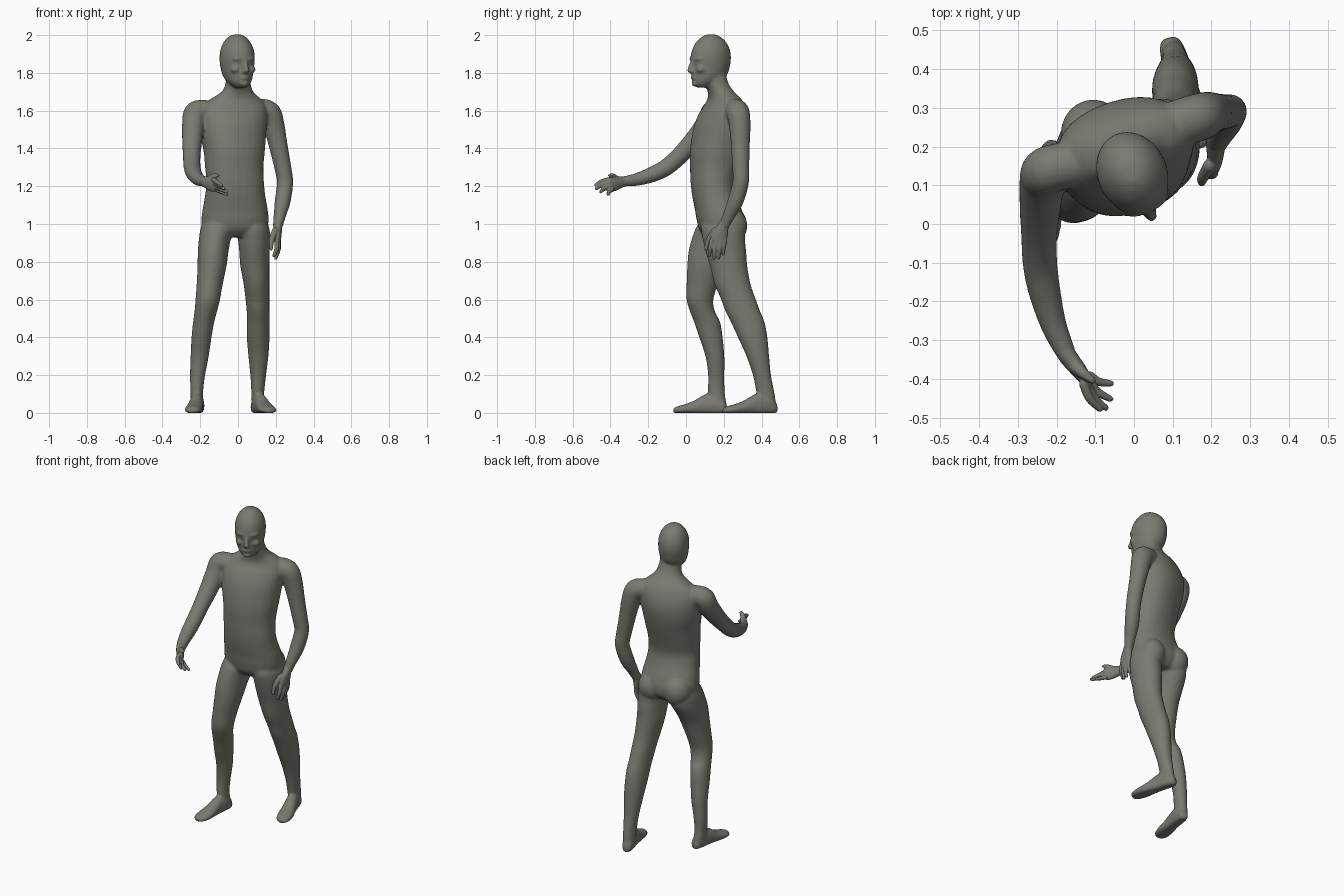
import bpy, bmesh, math
from mathutils import Vector, Matrix

skin = bpy.data.materials.new("dull olive grey")
skin.diffuse_color = (0.195, 0.195, 0.168, 1)
N = 32


def spline(rows, n=5):
    """Catmull-Rom interpolation through rows of numbers."""
    out = []
    for i in range(len(rows) - 1):
        p = [rows[max(0, min(len(rows) - 1, i + k))] for k in (-1, 0, 1, 2)]
        for s in range(n):
            t = s / n
            out.append([0.5 * (2 * b + (c - a) * t + (2 * a - 5 * b + 4 * c - d) * t * t
                               + (3 * b - a - 3 * c + d) * t ** 3) for a, b, c, d in zip(*p)])
    return out + [list(rows[-1])]


def loft(bm, rings):
    """Skin closed rings and cap both ends."""
    vs = [[bm.verts.new(p) for p in r] for r in rings]
    for a, b in zip(vs, vs[1:]):
        for i in range(len(a)):
            j = (i + 1) % len(a)
            bm.faces.new((a[i], a[j], b[j], b[i]))
    bm.faces.new(vs[0][::-1])
    bm.faces.new(vs[-1])


def stack(bm, rows, power=1.0):
    """Horizontal oval slices: z, cx, cy, half width, half depth, yaw degrees."""
    rings = []
    for z, cx, cy, w, d, yaw in spline(rows):
        ca, sa = math.cos(math.radians(yaw)), math.sin(math.radians(yaw))
        ring = []
        for k in range(N):
            a = 2 * math.pi * k / N
            c, s = math.cos(a), math.sin(a)
            u = w * math.copysign(abs(c) ** power, c)
            v = d * math.copysign(abs(s) ** power, s)
            ring.append((cx + u * ca - v * sa, cy + u * sa + v * ca, z))
        rings.append(ring)
    loft(bm, rings)


def tube(bm, rows, axis=(1, 0, 0)):
    """Limb along a path: x, y, z, half width along axis, half thickness; round ends."""
    rows = spline(rows, 6)
    pts = [Vector(r[:3]) for r in rows]
    rings = []
    for i, r in enumerate(rows):
        t = (pts[min(i + 1, len(pts) - 1)] - pts[max(i - 1, 0)]).normalized()
        u = (Vector(axis) - t * t.dot(Vector(axis))).normalized()
        v = t.cross(u)
        steps = [(0, 1)]
        if i == 0:
            steps = [(-.95, .3), (-.7, .7), (0, 1)]
        elif i == len(rows) - 1:
            steps = [(0, 1), (.7, .7), (.95, .3)]
        for off, sc in steps:
            c = pts[i] + t * off * min(r[3], r[4])
            rings.append([c + u * r[3] * sc * math.cos(a) + v * r[4] * sc * math.sin(a)
                          for a in (2 * math.pi * k / 20 for k in range(20))])
    loft(bm, rings)


def blob(bm, c, r, yaw=0):
    m = Matrix.Translation(c) @ Matrix.Rotation(math.radians(yaw), 4, 'Z') @ Matrix.Diagonal((*r, 1))
    bmesh.ops.create_uvsphere(bm, u_segments=24, v_segments=16, radius=1, matrix=m)


def foot(bm, heel, toe):
    heel, toe = Vector((*heel, 0)), Vector((*toe, 0))
    f = (toe - heel).normalized()
    s = Vector((-f.y, f.x, 0))
    rings = []
    for t, w, h in spline([(-.06, .015, .045), (0, .029, .07), (.17, .036, .1), (.36, .037, .1),
                           (.58, .043, .066), (.78, .047, .045), (.93, .038, .034), (1, .018, .024)]):
        c = heel.lerp(toe, t)
        rings.append([c + s * w * math.cos(a) + Vector((0, 0, max(0, h * (.42 + .58 * math.sin(a)))))
                      for a in (2 * math.pi * k / 24 for k in range(24))])
    loft(bm, rings)


def finish(name, bm, voxel, smooth):
    """Fuse overlapping parts into one smooth skin."""
    bmesh.ops.recalc_face_normals(bm, faces=bm.faces)
    me = bpy.data.meshes.new(name + "_parts")
    bm.to_mesh(me)
    bm.free()
    ob = bpy.data.objects.new(name, me)
    bpy.context.collection.objects.link(ob)
    m = ob.modifiers.new("fuse", 'REMESH')
    m.mode = 'VOXEL'
    m.voxel_size = voxel
    m = ob.modifiers.new("relax", 'SMOOTH')
    m.factor, m.iterations = 0.5, smooth
    dg = bpy.context.evaluated_depsgraph_get()
    new = bpy.data.meshes.new_from_object(ob.evaluated_get(dg))
    ob.modifiers.clear()
    ob.data = new
    new.materials.clear()
    new.materials.append(skin)
    new.shade_smooth()


body = bmesh.new()

# Torso and neck
stack(body, [(.93, -.02, .19, .09, .08, 3), (.97, -.018, .187, .165, .115, 3),
             (1.02, -.016, .183, .178, .126, 4), (1.08, -.015, .17, .172, .122, 6),
             (1.15, -.015, .15, .16, .115, 9), (1.22, -.015, .14, .153, .112, 12),
             (1.30, -.02, .148, .155, .122, 15), (1.38, -.02, .16, .162, .134, 18),
             (1.46, -.025, .175, .174, .138, 18), (1.53, -.025, .187, .18, .133, 18),
             (1.59, -.022, .197, .18, .115, 18), (1.64, -.015, .205, .16, .09, 18),
             (1.67, -.01, .2, .125, .077, 18), (1.70, -.003, .185, .085, .066, 20),
             (1.74, 0, .165, .067, .06, 22), (1.80, 0, .15, .062, .056, 24)], .9)

# Buttocks
blob(body, (-.105, .232, 1.0), (.085, .09, .095))
blob(body, (.07, .235, .99), (.083, .09, .095))

# Right leg (forward) and left leg (behind): z, x, y, half width, half depth
right = [(1.04, -.11, .185, .06, .09), (.98, -.112, .175, .085, .122), (.92, -.123, .16, .084, .13),
         (.85, -.132, .13, .081, .117), (.78, -.137, .107, .077, .1), (.68, -.15, .086, .069, .083),
         (.6, -.16, .074, .065, .071), (.54, -.17, .086, .06, .066), (.48, -.182, .112, .056, .069),
         (.4, -.193, .132, .053, .062), (.3, -.203, .153, .048, .05), (.2, -.214, .16, .04, .043),
         (.12, -.218, .16, .034, .044), (.06, -.217, .166, .033, .046), (.02, -.216, .17, .03, .044)]
left = [(1.04, .075, .195, .06, .09), (.98, .08, .195, .085, .115), (.92, .085, .2, .085, .112),
        (.85, .087, .212, .08, .107), (.78, .089, .225, .077, .099), (.68, .098, .247, .068, .095),
        (.6, .103, .278, .063, .092), (.54, .106, .3, .06, .092), (.48, .107, .327, .06, .089),
        (.4, .107, .353, .06, .078), (.3, .108, .38, .053, .06), (.2, .107, .402, .042, .048),
        (.12, .105, .418, .035, .048), (.06, .103, .428, .033, .047), (.02, .103, .43, .03, .044)]
for leg in (right, left):
    stack(body, [r + (0,) for r in leg])
foot(body, (-.208, .2), (-.243, -.068))
foot(body, (.094, .465), (.172, .195))

# Arms: x, y, z, radius
arm_r = [(-.15, .155, 1.595, .06), (-.222, .14, 1.59, .062), (-.236, .112, 1.53, .06),
         (-.242, .05, 1.45, .054), (-.245, -.03, 1.365, .047), (-.243, -.1, 1.303, .045),
         (-.232, -.17, 1.266, .042), (-.208, -.26, 1.236, .034), (-.175, -.335, 1.225, .026)]
arm_l = [(.11, .26, 1.605, .06), (.165, .275, 1.588, .062), (.19, .285, 1.52, .057),
         (.212, .288, 1.42, .05), (.237, .29, 1.3, .045), (.249, .29, 1.22, .043),
         (.236, .262, 1.12, .042), (.22, .225, 1.04, .032), (.21, .2, .985, .026)]
for arm in (arm_r, arm_l):
    tube(body, [r + (r[3],) for r in arm])

# Head, turned to the figure's left: z, reach forward, reach back, half width
YAW = 24
fx, fy = math.sin(math.radians(YAW)), -math.cos(math.radians(YAW))


def face(f, z, side=0):
    return (-.004 + fx * f - fy * side, .13 + fy * f + fx * side, z)


rows = []
for z, f, b, w in [(2.003, .02, .025, .02), (1.99, .048, .055, .045), (1.96, .08, .087, .07),
                   (1.92, .101, .106, .086), (1.875, .109, .111, .09), (1.83, .103, .104, .086),
                   (1.79, .103, .09, .078), (1.76, .102, .06, .066), (1.738, .094, .02, .048),
                   (1.722, .076, 0, .03)]:
    x, y, _ = face((f - b) / 2, z)
    rows.append((z, x, y, w, (f + b) / 2, YAW))
stack(body, rows)

# Nose, brows, lips and chin
tube(body, [face(.1, 1.87) + (.01, .01), face(.113, 1.84) + (.011, .012),
            face(.122, 1.812) + (.016, .013)])
blob(body, face(.108, 1.806), (.021, .015, .011), YAW)
for s in (-1, 1):
    blob(body, face(.091, 1.874, .035 * s), (.032, .016, .01), YAW + 20 * s)
    blob(body, face(.078, 1.818, .045 * s), (.026, .022, .02), YAW)
blob(body, face(.1, 1.774), (.024, .012, .011), YAW)
blob(body, face(.092, 1.742), (.024, .016, .014), YAW)
finish("body", body, .007, 7)


def hand(name, palm, width, fingers, thumb):
    """Flattened palm plus curled fingers (knuckle, tip, bend offset) and thumb."""
    bm = bmesh.new()
    tube(bm, palm, width)
    bend = Vector(fingers[0])
    for k, t in fingers[1:]:
        k, t = Vector(k), Vector(t)
        mid = (k + t) / 2 + bend
        tube(bm, [(*k, .0125, .0125), (*mid, .0115, .0115), (*t, .0085, .0085)], width)
    tube(bm, [p + (r, r) for p, r in zip(thumb, (.018, .0145, .0095))], width)
    finish(name, bm, .0038, 3)


# Right hand reaching forward, thumb up
hand("right_hand",
     [(-.19, -.305, 1.228, .026, .026), (-.172, -.34, 1.223, .03, .024),
      (-.145, -.375, 1.215, .04, .021), (-.124, -.403, 1.207, .038, .016)], (.1, 0, 1),
     [(-.006, -.005, .003),
      ((-.13, -.412, 1.235), (-.088, -.478, 1.206)), ((-.123, -.412, 1.216), (-.073, -.475, 1.187)),
      ((-.117, -.404, 1.198), (-.061, -.452, 1.17)), ((-.114, -.392, 1.181), (-.06, -.412, 1.157))],
     [(-.158, -.362, 1.232), (-.132, -.385, 1.252), (-.108, -.404, 1.257)])

# Left hand hanging, thumb forward
hand("left_hand",
     [(.213, .21, 1.01, .027, .026), (.211, .196, .985, .031, .024),
      (.21, .18, .945, .043, .021), (.211, .17, .91, .043, .016)], (0, 1, .15),
     [(.006, -.002, 0),
      ((.206, .136, .91), (.19, .124, .832)), ((.214, .16, .905), (.199, .148, .818)),
      ((.216, .184, .907), (.201, .173, .82)), ((.212, .206, .915), (.197, .197, .84))],
     [(.197, .152, .965), (.178, .12, .915), (.175, .106, .868)])
